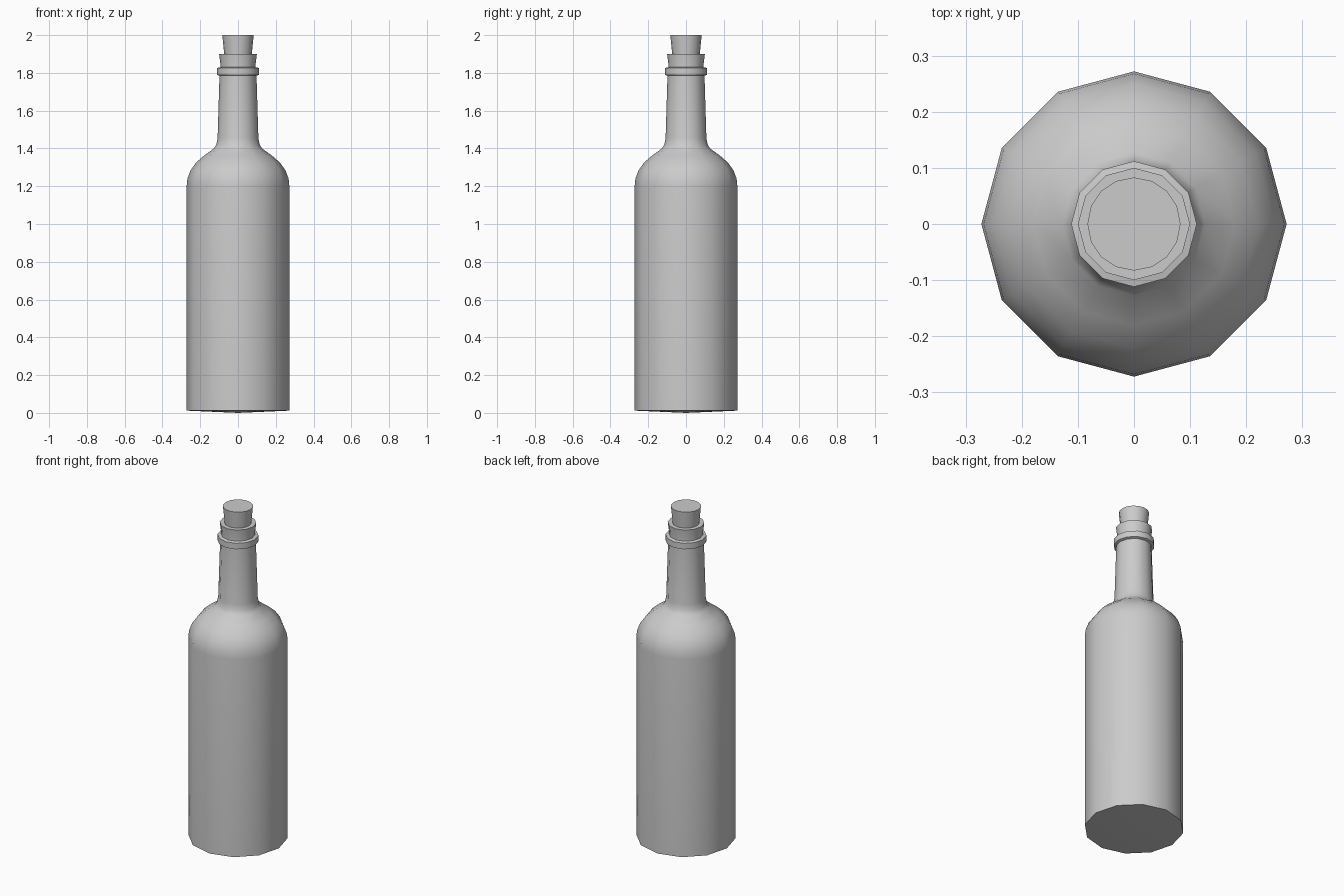
import bpy, bmesh, math

if "Cube" in bpy.data.objects:
    bpy.data.objects.remove(bpy.data.objects["Cube"])


def lathe(name, profile, sides=12):
    """Spin an (r, z) profile around z; r = 0 makes a pole."""
    bm = bmesh.new()
    rings = []
    for r, z in profile:
        if r == 0:
            rings.append([bm.verts.new((0, 0, z))] * sides)
        else:
            rings.append([bm.verts.new((r * math.cos(2 * math.pi * i / sides),
                                        r * math.sin(2 * math.pi * i / sides), z))
                          for i in range(sides)])
    for a, b in zip(rings, rings[1:]):
        for i in range(sides):
            j = (i + 1) % sides
            bm.faces.new(list(dict.fromkeys((a[i], a[j], b[j], b[i]))))
    bmesh.ops.recalc_face_normals(bm, faces=bm.faces)
    mesh = bpy.data.meshes.new(name)
    bm.to_mesh(mesh)
    bm.free()
    ob = bpy.data.objects.new(name, mesh)
    bpy.context.collection.objects.link(ob)
    bpy.ops.object.select_all(action='DESELECT')
    ob.select_set(True)
    bpy.context.view_layer.objects.active = ob
    bpy.ops.object.shade_smooth_by_angle(angle=math.radians(35))
    return ob


# Bottle: base, body, shoulder, neck, collar ring, lip, short bore
lathe("bottle", [
    (0, 0.0), (0.272, 0.012), (0.272, 1.20), (0.268, 1.24), (0.251, 1.285),
    (0.222, 1.325), (0.18, 1.362), (0.127, 1.40), (0.115, 1.42), (0.108, 1.455),
    (0.098, 1.785), (0.112, 1.79), (0.112, 1.826), (0.093, 1.83),
    (0.093, 1.845), (0.10, 1.90), (0.074, 1.90), (0.066, 1.80), (0, 1.80)])

# Cork: tapered stopper seated in the lip
lathe("cork", [(0, 1.81), (0.064, 1.81), (0.083, 2.0), (0, 2.0)], 16)
